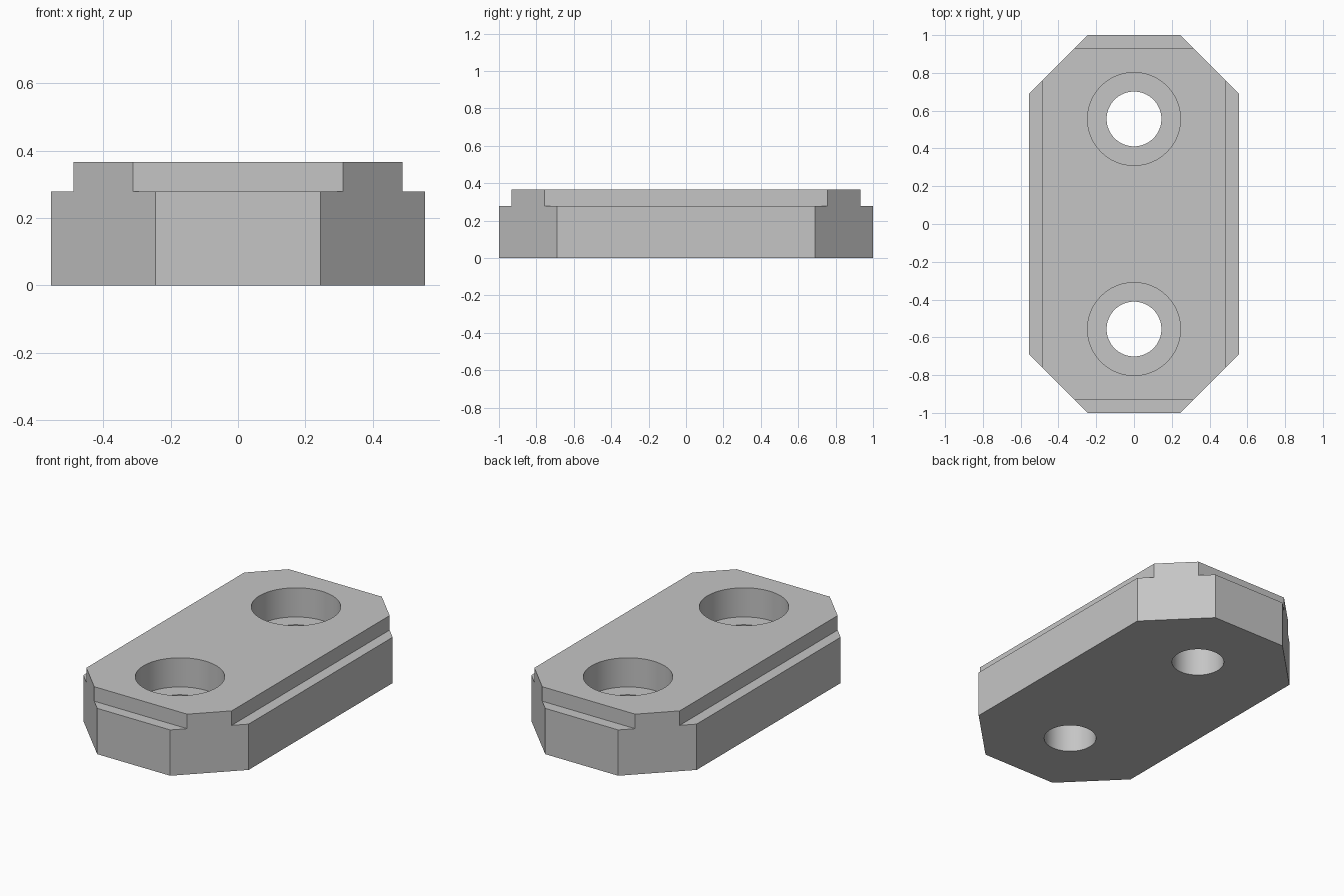
import bpy
import bmesh
import math

if "Cube" in bpy.data.objects:
    bpy.data.objects.remove(bpy.data.objects["Cube"])

# Overall sizes
HALF_X, HALF_Y, CHAMFER = 0.555, 1.0, 0.31
TOP, LEDGE, STEP = 0.366, 0.278, 0.067
HOLE_Y, HOLE_R, BORE_R, BORE_Z = 0.556, 0.145, 0.246, 0.189

gray = bpy.data.materials.new("light gray")
gray.use_nodes = True
color = (0.56, 0.56, 0.56, 1)
gray.diffuse_color = color
gray.node_tree.nodes["Principled BSDF"].inputs["Base Color"].default_value = color


def make_prism(name, outline, z0, z1):
    """Extrude a counter-clockwise outline from z0 to z1."""
    bm = bmesh.new()
    base = bm.faces.new([bm.verts.new((x, y, z0)) for x, y in outline])
    extruded = bmesh.ops.extrude_face_region(bm, geom=[base], use_keep_orig=True)
    for item in extruded["geom"]:
        if isinstance(item, bmesh.types.BMVert):
            item.co.z = z1
    bmesh.ops.recalc_face_normals(bm, faces=bm.faces)
    mesh = bpy.data.meshes.new(name)
    bm.to_mesh(mesh)
    bm.free()
    mesh.materials.append(gray)
    obj = bpy.data.objects.new(name, mesh)
    bpy.context.collection.objects.link(obj)
    return obj


def rectangle(x0, x1, y0, y1):
    return [(x0, y0), (x1, y0), (x1, y1), (x0, y1)]


def circle(y, radius, sides=64):
    angles = [math.tau * i / sides for i in range(sides)]
    return [(radius * math.cos(a), y + radius * math.sin(a)) for a in angles]


def cut(target, outline, z0, z1):
    cutter = make_prism("cutter", outline, z0, z1)
    cutter.hide_render = True
    mod = target.modifiers.new("cut", "BOOLEAN")
    mod.operation = "DIFFERENCE"
    mod.solver = "EXACT"
    mod.object = cutter
    bpy.ops.object.modifier_apply(modifier=mod.name)
    bpy.data.objects.remove(cutter)


# Block with chamfered corners
ix, iy = HALF_X - CHAMFER, HALF_Y - CHAMFER
octagon = [(ix, -HALF_Y), (HALF_X, -iy), (HALF_X, iy), (ix, HALF_Y),
           (-ix, HALF_Y), (-HALF_X, iy), (-HALF_X, -iy), (-ix, -HALF_Y)]
block = make_prism("mounting_block", octagon, 0, TOP)
bpy.context.view_layer.objects.active = block
block.select_set(True)

# Stepped ledges along all four sides, and counterbored holes
sx, sy = HALF_X - STEP, HALF_Y - STEP
for side in (-1, 1):
    xs = sorted((side * sx, side * 2))
    ys = sorted((side * sy, side * 2))
    cut(block, rectangle(*xs, -2, 2), LEDGE, 1)
    cut(block, rectangle(-2, 2, *ys), LEDGE, 1)
    cut(block, circle(side * HOLE_Y, BORE_R), BORE_Z, 1)
    cut(block, circle(side * HOLE_Y, HOLE_R), -1, 1)

bpy.ops.object.shade_smooth_by_angle(angle=math.radians(30))
